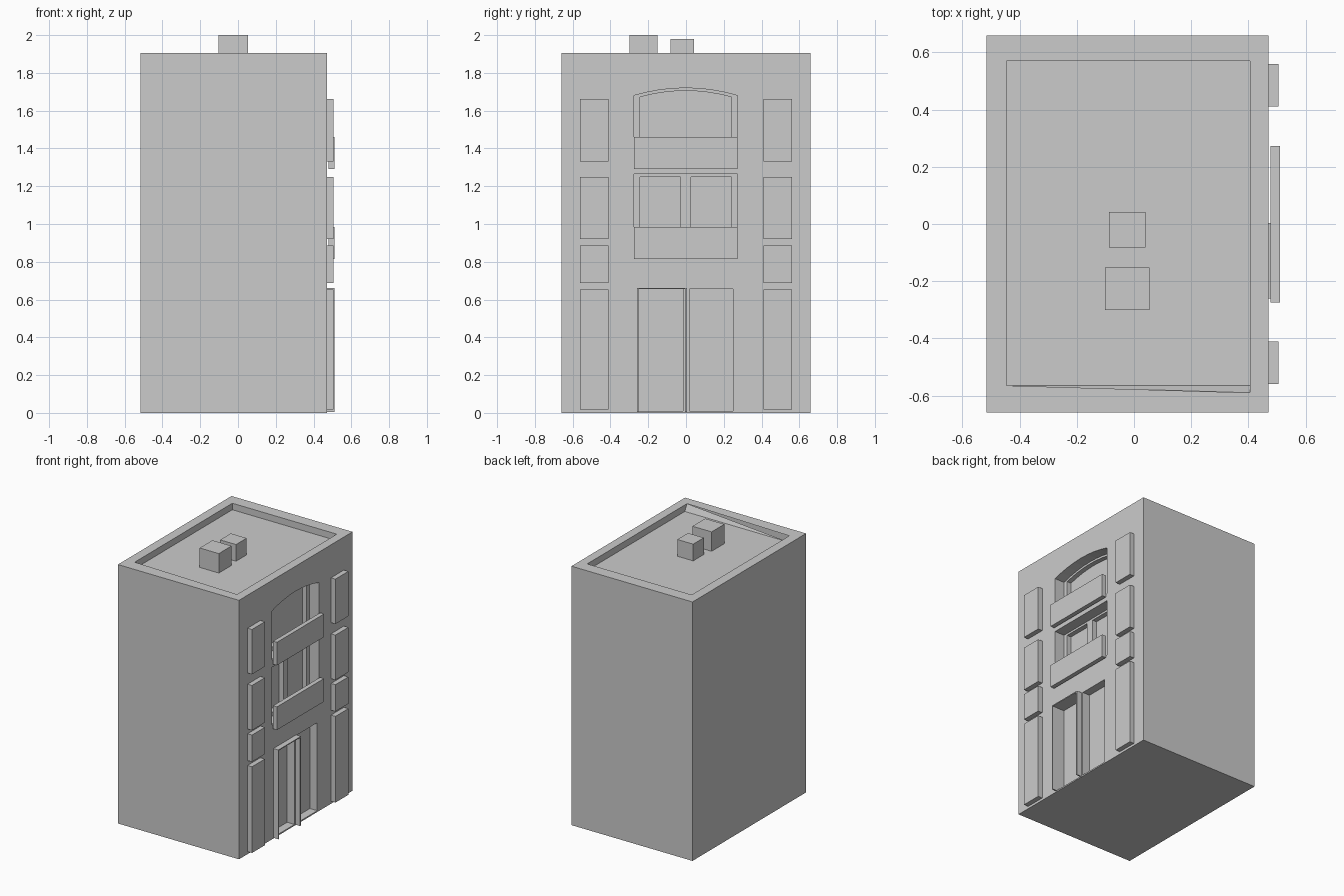
import bpy, math

if "Cube" in bpy.data.objects:
    bpy.data.objects.remove(bpy.data.objects["Cube"])

FACE = 0.47  # x of the facade wall


def solid(name, bottom, top):
    """Closed prism between two matching loops of 3D points."""
    n = len(bottom)
    faces = [tuple(reversed(range(n))), tuple(range(n, 2 * n))]
    faces += [(i, (i + 1) % n, n + (i + 1) % n, n + i) for i in range(n)]
    me = bpy.data.meshes.new(name)
    me.from_pydata(bottom + top, [], faces)
    me.update()
    ob = bpy.data.objects.new(name, me)
    bpy.context.collection.objects.link(ob)
    return ob


def prism(name, outline, x0, x1):
    """Extrude a (y, z) outline along x."""
    return solid(name, [(x0, y, z) for y, z in outline], [(x1, y, z) for y, z in outline])


def rect(y0, y1, z0, z1):
    return [(y0, z0), (y1, z0), (y1, z1), (y0, z1)]


def arch(y0, y1, z0, spring, rise, segs=8):
    """Rectangle with a shallow segmental arch on top."""
    half, mid = (y1 - y0) / 2, (y0 + y1) / 2
    r = (half * half + rise * rise) / (2 * rise)
    a = math.asin(half / r)
    pts = [(y0, z0), (y1, z0)]
    for i in range(segs + 1):
        t = a - 2 * a * i / segs
        pts.append((mid + r * math.sin(t), spring + rise - r + r * math.cos(t)))
    return pts


def box(name, x0, x1, y0, y1, z0, z1):
    return prism(name, rect(y0, y1, z0, z1), x0, x1)


def carve(target, cutter):
    mod = target.modifiers.new("carve", "BOOLEAN")
    mod.operation = "DIFFERENCE"
    mod.solver = "EXACT"
    mod.object = cutter
    cutter.hide_render = True
    bpy.context.view_layer.objects.active = target
    bpy.ops.object.modifier_apply(modifier=mod.name)
    bpy.data.objects.remove(cutter)


# Main building block
body = box("building_body", -0.515, FACE, -0.66, 0.66, 0, 1.905)

# Sunken roof behind the parapet, front wall slightly skewed
xa, xb = -0.445, 0.405
floor = [(xa, -0.565, 1.857), (xb, -0.565, 1.857), (xb, 0.57, 1.857), (xa, 0.57, 1.857)]
k = (1.95 - 1.857) / (1.905 - 1.857)
rim = [(xa, -0.565, 1.95), (xb, -0.565 - 0.025 * k, 1.95), (xb, 0.57, 1.95), (xa, 0.57, 1.95)]
carve(body, solid("roof_cutter", floor, rim))

# Stepped window recesses and the two door recesses
DEEP, STEP = 0.08, 0.115
recesses = [
    (arch(-0.275, 0.272, 1.32, 1.68, 0.04), DEEP),
    (arch(-0.243, 0.24, 1.35, 1.672, 0.033), STEP),
    (rect(-0.275, 0.272, 0.84, 1.265), DEEP),
    (rect(-0.243, -0.03, 0.87, 1.25), STEP),
    (rect(0.027, 0.24, 0.87, 1.25), STEP),
    (rect(-0.253, -0.015, 0.01, 0.655), 0.06),
    (rect(0.018, 0.25, 0.01, 0.657), 0.06),
]
for outline, depth in recesses:
    carve(body, prism("recess_cutter", outline, FACE - depth, FACE + 0.05))

# Balcony panels standing just off the wall
for level, z in (("lower", 0.815), ("upper", 1.29)):
    box(level + "_balcony_panel", 0.478, 0.51, -0.275, 0.272, z, z + 0.17)

# Thin projecting frame around the left door
prism("door_frame",
      [(-0.26, 0.005), (-0.252, 0.005), (-0.252, 0.655), (-0.005, 0.655),
       (-0.005, 0.005), (0.004, 0.005), (0.004, 0.662), (-0.26, 0.662)],
      FACE - 0.002, 0.51)

# Raised wall panels, mirrored about the centre
for i, (z0, z1) in enumerate([(0.018, 0.652), (0.688, 0.885), (0.92, 1.25), (1.332, 1.662)]):
    for side, y0, y1 in (("left", -0.56, -0.41), ("right", 0.41, 0.56)):
        box(f"wall_panel_{side}_{i + 1}", FACE - 0.002, 0.506, y0, y1, z0, z1)

# Roof units
box("roof_unit_large", -0.102, 0.054, -0.30, -0.152, 1.855, 2.0)
box("roof_unit_small", -0.088, 0.041, -0.082, 0.042, 1.855, 1.98)

# Consistent outward normals
import bmesh
for ob in bpy.context.collection.objects:
    bm = bmesh.new()
    bm.from_mesh(ob.data)
    bmesh.ops.recalc_face_normals(bm, faces=bm.faces)
    bm.to_mesh(ob.data)
    bm.free()
